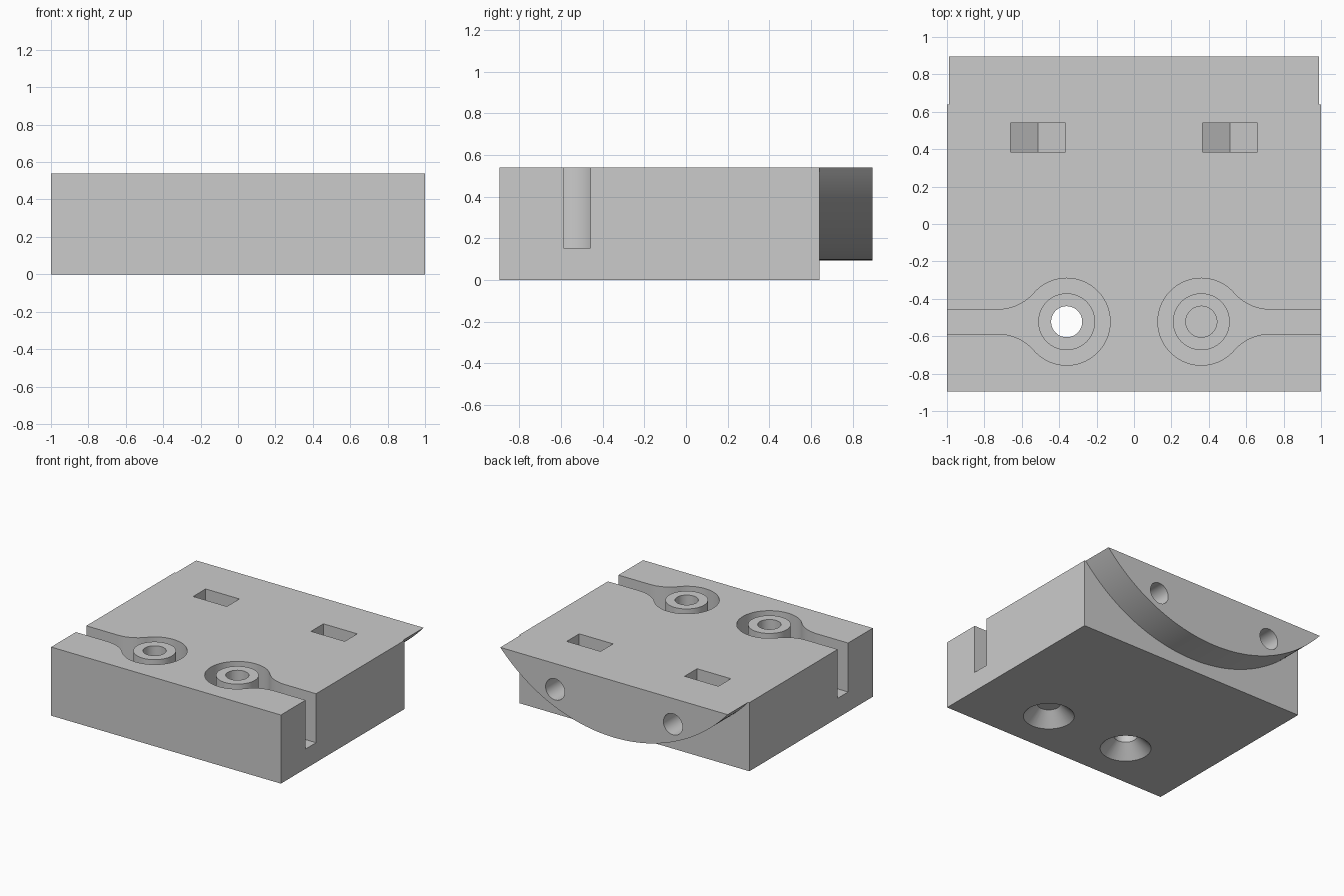
import bpy, bmesh
from math import sin, cos, pi, sqrt, atan2, asin, radians
from mathutils import Matrix

old = bpy.data.objects.get("Cube")
if old:
    bpy.data.objects.remove(old, do_unlink=True)

TOP, BACK, FRONT, LEDGE = 0.54, 0.895, -0.895, 0.64
BOSS_X, BOSS_Y, HOLE_R = 0.36, -0.5225, 0.083

grey = bpy.data.materials.new("light grey")
grey.use_nodes = True
grey.diffuse_color = (0.6, 0.6, 0.6, 1)
grey.node_tree.nodes["Principled BSDF"].inputs["Base Color"].default_value = (0.6, 0.6, 0.6, 1)


def finish(name, bm):
    bmesh.ops.recalc_face_normals(bm, faces=bm.faces[:])
    mesh = bpy.data.meshes.new(name)
    bm.to_mesh(mesh)
    bm.free()
    mesh.materials.append(grey)
    obj = bpy.data.objects.new(name, mesh)
    bpy.context.collection.objects.link(obj)
    return obj


def prism(name, outline, axis, lo, hi):
    """Extrude a 2D outline along y (outline in x, z) or z (outline in x, y)."""
    place = (lambda a, b, c: (a, c, b)) if axis == "y" else (lambda a, b, c: (a, b, c))
    bm = bmesh.new()
    face = bm.faces.new([bm.verts.new(place(a, b, lo)) for a, b in outline])
    new = bmesh.ops.extrude_face_region(bm, geom=[face])["geom"]
    bmesh.ops.translate(bm, vec=place(0, 0, hi - lo),
                        verts=[v for v in new if isinstance(v, bmesh.types.BMVert)])
    return finish(name, bm)


def arc(cx, cy, r, start, end, steps):
    return [(cx + r * cos(start + (end - start) * i / steps),
             cy + r * sin(start + (end - start) * i / steps)) for i in range(steps + 1)]


def circle(cx, cy, r):
    return arc(cx, cy, r, 0, 2 * pi, 64)[:-1]


def combine(target, tool, operation):
    mod = target.modifiers.new(tool.name, "BOOLEAN")
    mod.operation, mod.solver, mod.object = operation, "EXACT", tool
    bpy.context.view_layer.objects.active = target
    bpy.ops.object.modifier_apply(modifier=mod.name)
    bpy.data.objects.remove(tool, do_unlink=True)


def channel_outline(side):
    """Round pocket blending through fillets into a slot that leaves by the side."""
    r, half, fillet = 0.2325, 0.065, 0.255
    d = sqrt((r + fillet) ** 2 - (half + fillet) ** 2)
    t = atan2(half + fillet, d)
    upper = arc(0, 0, r, pi, t, 40) + arc(d, half + fillet, fillet, t + pi, 1.5 * pi, 14)[1:]
    upper.append((0.8, half))
    outline = upper + [(u, -v) for u, v in reversed(upper[1:])]
    return [(side * (BOSS_X + u), BOSS_Y + v) for u, v in outline]


# Main block
block = prism("mounting_block", [(-1, FRONT), (1, FRONT), (1, LEDGE), (-1, LEDGE)], "z", 0, TOP)

# Rear lip with a curved underside
half_chord, sag = 0.99, 0.445
radius = (half_chord ** 2 + sag ** 2) / (2 * sag)
spread = asin(half_chord / radius)
lip = prism("rear_lip", arc(0, TOP - sag + radius, radius, -pi / 2 - spread, -pi / 2 + spread, 64),
            "y", LEDGE - 0.1, BACK)
combine(block, lip, "UNION")

for side in (-1, 1):
    # Side channel and round pocket, with a boss standing in it
    combine(block, prism("channel", channel_outline(side), "z", 0.155, 0.7), "DIFFERENCE")
    x = side * BOSS_X
    combine(block, prism("boss", circle(x, BOSS_Y, 0.152), "z", 0.13, TOP), "UNION")

    # Countersunk hole through the boss
    combine(block, prism("screw_hole", circle(x, BOSS_Y, HOLE_R), "z", -0.1, 0.7), "DIFFERENCE")
    bm = bmesh.new()
    bmesh.ops.create_cone(bm, cap_ends=True, segments=64, radius1=HOLE_R + 0.12, radius2=HOLE_R,
                          depth=0.12, matrix=Matrix.Translation((x, BOSS_Y, 0.04)))
    combine(block, finish("countersink", bm), "DIFFERENCE")

    # Nut slot with a pointed floor, and the bolt hole from the back
    nx, nz, w = side * 0.513, 0.337, 0.147
    nut = [(nx, nz - 2 * w / sqrt(3)), (nx + w, nz - w / sqrt(3)), (nx + w, 0.7),
           (nx - w, 0.7), (nx - w, nz - w / sqrt(3))]
    combine(block, prism("nut_slot", nut, "y", 0.385, 0.54), "DIFFERENCE")
    combine(block, prism("bolt_hole", circle(nx, nz, HOLE_R), "y", 0.2, 1), "DIFFERENCE")

# Smooth the round surfaces, keep the corners crisp
bpy.ops.object.select_all(action="DESELECT")
block.select_set(True)
bpy.context.view_layer.objects.active = block
bpy.ops.object.shade_smooth_by_angle(angle=radians(20))
